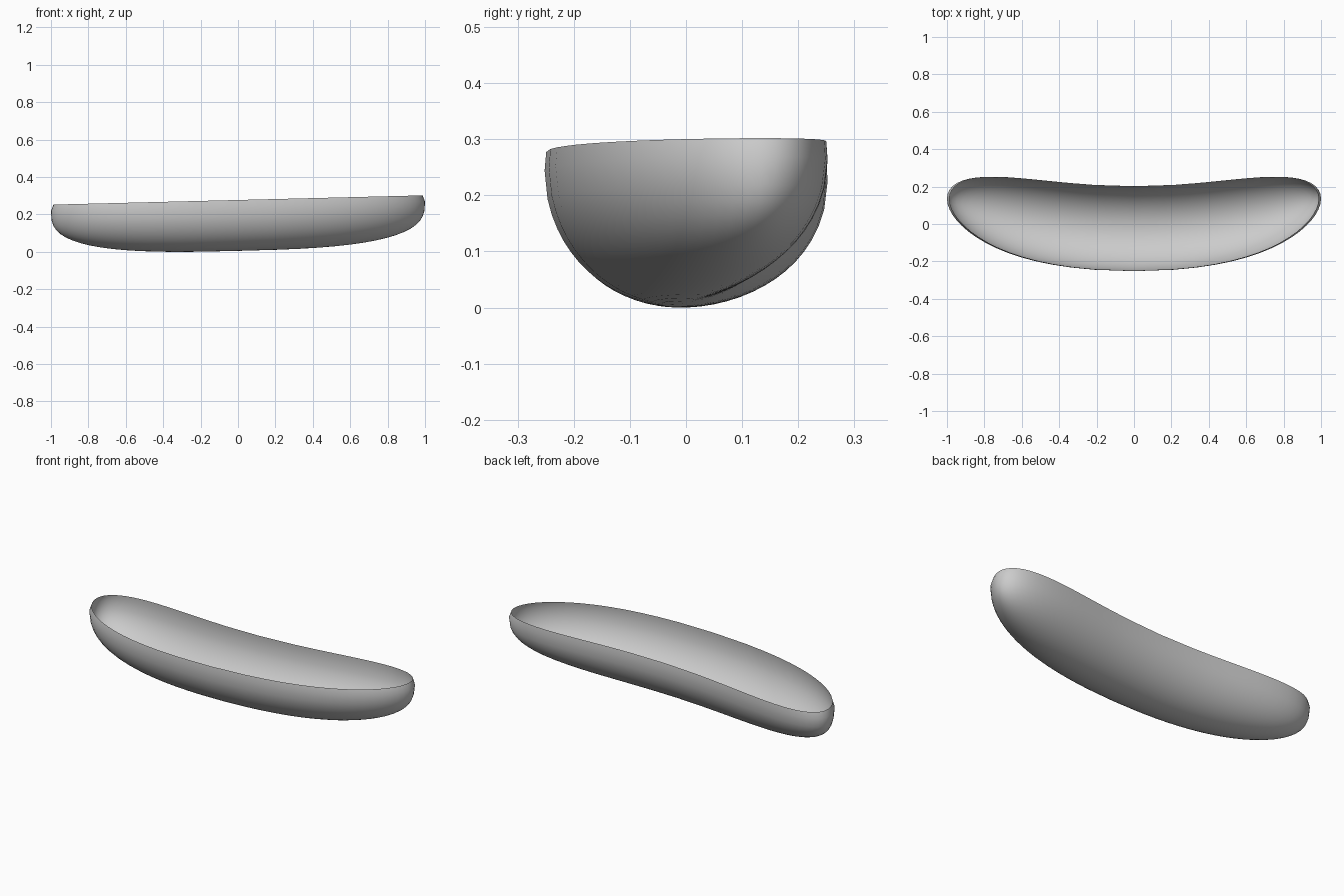
import bpy, bmesh
from math import sin, cos, pi, copysign

if "Cube" in bpy.data.objects:
    bpy.data.objects.remove(bpy.data.objects["Cube"])

SEG, LEVELS = 64, 16
DEPTH, LIP = 0.239, 0.033      # belly depth below the widest line, lip height above it
P = 2 / 3                      # superellipse power of the side profile


def spow(v, p):
    return copysign(abs(v) ** p, v)


def point(t, a):
    """Point on the curved hull: t = 0 widest ring .. pi/2 keel, a = angle around."""
    h = DEPTH * sin(t) ** P
    u = spow(cos(a), P)
    x = max(cos(t), 0.0) ** P * u
    # section half width and banana-like bend
    w = 0.227 * max(1 - x ** 4, 0) ** 0.5
    d = DEPTH * max(1 - abs(x) ** 3, 1e-9) ** (1 / 3)
    half = w * max(1 - (h / d) ** 2, 0) ** 0.5
    y = -0.025 + 0.16 * x * x + (half if sin(a) >= 0 else -half)
    return x, y, h


def add_ring(bm, t, lip=False):
    ring = []
    for i in range(SEG):
        x, y, h = point(t, 2 * pi * i / SEG)
        if lip:                # rim turns slightly inward
            mid = -0.025 + 0.16 * x * x
            x, y, h = x * 0.987, mid + (y - mid) * 0.987, -LIP
        ring.append(bm.verts.new((x, y, 0.274 + 0.025 * x - LIP - h)))
    return ring


# Open curved shell: rim, widest ring, then rings down to the keel
bm = bmesh.new()
rings = [add_ring(bm, 0, True)]
rings += [add_ring(bm, pi / 2 * k / LEVELS) for k in range(LEVELS)]
for up, low in zip(rings, rings[1:]):
    for i in range(SEG):
        j = (i + 1) % SEG
        bm.faces.new((up[i], low[i], low[j], up[j]))
keel = bm.verts.new((0, -0.025, 0.274 - LIP - DEPTH))
for i in range(SEG):
    bm.faces.new((rings[-1][i], keel, rings[-1][(i + 1) % SEG]))
bmesh.ops.remove_doubles(bm, verts=bm.verts, dist=1e-5)
bm.normal_update()

# Rest the lowest point on the floor
low = min(v.co.z for v in bm.verts)
bmesh.ops.translate(bm, verts=bm.verts, vec=(0, 0, -low))

mesh = bpy.data.meshes.new("curved_bowl")
bm.to_mesh(mesh)
bm.free()
mesh.polygons.foreach_set("use_smooth", [True] * len(mesh.polygons))
bowl = bpy.data.objects.new("curved_bowl", mesh)
bpy.context.collection.objects.link(bowl)
